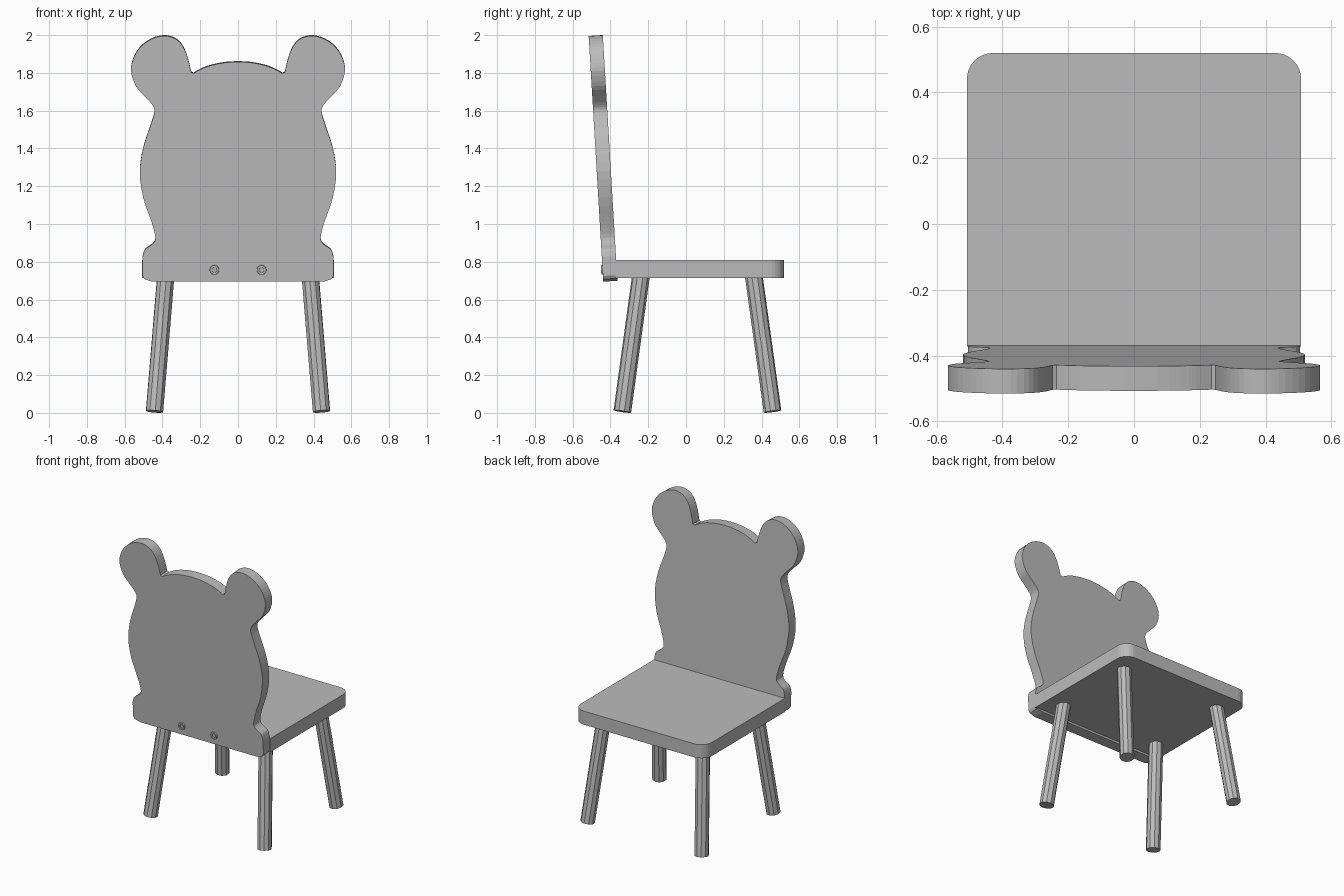
import bpy, bmesh, math
from mathutils import Vector, Matrix

if "Cube" in bpy.data.objects:
    bpy.data.objects.remove(bpy.data.objects["Cube"])

grey = bpy.data.materials.new("plain grey")
grey.diffuse_color = (0.5, 0.5, 0.5, 1)
grey.use_nodes = True
grey.node_tree.nodes["Principled BSDF"].inputs["Base Color"].default_value = grey.diffuse_color
TILT = Matrix.Translation((0, -0.438, 0.695)) @ Matrix.Rotation(math.radians(3.4), 4, 'X')


def finish(name, bm):
    bmesh.ops.recalc_face_normals(bm, faces=bm.faces)
    mesh = bpy.data.meshes.new(name)
    bm.to_mesh(mesh)
    bm.free()
    mesh.materials.append(grey)
    ob = bpy.data.objects.new(name, mesh)
    bpy.context.collection.objects.link(ob)
    return ob


def slab(name, points, depth):
    """Extrude a closed outline of 3D points along the depth vector."""
    bm = bmesh.new()
    face = bm.faces.new([bm.verts.new(p) for p in points])
    out = bmesh.ops.extrude_face_region(bm, geom=[face], use_keep_orig=True)
    bmesh.ops.translate(bm, vec=depth, verts=[v for v in out["geom"] if isinstance(v, bmesh.types.BMVert)])
    return finish(name, bm)


def spline(pts, steps):
    """Smooth curve through the points."""
    pts = [Vector(p) for p in pts]
    pts = [2 * pts[0] - pts[1]] + pts + [2 * pts[-1] - pts[-2]]
    res = []
    for a, b, c, d in zip(pts, pts[1:], pts[2:], pts[3:]):
        for i in range(steps):
            t = i / steps
            res.append(0.5 * (2 * b + (c - a) * t + (2 * a - 5 * b + 4 * c - d) * t * t
                              + (3 * b - a - 3 * c + d) * t ** 3))
    return res + [pts[-2]]


# Backrest: right half of the bear-head outline, mirrored
crown = [(0, 1.86), (0.07, 1.856), (0.14, 1.842), (0.19, 1.824), (0.235, 1.80)]
ear = [(0.248, 1.805), (0.266, 1.88), (0.293, 1.945), (0.335, 1.985), (0.395, 1.998), (0.46, 1.98),
       (0.52, 1.935), (0.555, 1.875), (0.566, 1.81), (0.54, 1.73), (0.493, 1.677), (0.452, 1.63),
       (0.443, 1.59), (0.467, 1.51), (0.50, 1.41), (0.52, 1.28), (0.502, 1.14),
       (0.457, 1.01), (0.437, 0.925), (0.455, 0.892), (0.492, 0.865), (0.505, 0.825)]
foot = [Vector((0.505, 0.725)), Vector((0.495, 0.708)), Vector((0.455, 0.695))]
half = spline(crown, 2) + spline(ear, 3) + foot
outline = half + [Vector((-p.x, p.y)) for p in reversed(half[1:])]
back = slab("backrest", [(p.x, 0, p.y - 0.695) for p in outline], (0, 0.075, 0))
back.matrix_world = TILT

# Seat: square front edge against the backrest, rounded rear corners
r, w, y1 = 0.08, 0.508, 0.52
arc = [(w - r + r * math.cos(a), y1 - r + r * math.sin(a))
       for a in [math.radians(90 * i / 8) for i in range(9)]]
side = [(w, -0.372)] + arc
plan = side + [(-x, y) for x, y in reversed(side)]
slab("seat", [(x, y, 0.715) for x, y in plan], (0, 0, 0.095))

# Splayed ten-sided legs
for label, yb, yt in (("front", -0.337, -0.238), ("rear", 0.458, 0.358)):
    for s, sname in ((-1, "left"), (1, "right")):
        a, b = Vector((s * 0.442, yb, 0.0075)), Vector((s * 0.382, yt, 0.73))
        bm = bmesh.new()
        bmesh.ops.create_cone(bm, cap_ends=True, segments=10, radius1=0.047, radius2=0.047,
                              depth=(b - a).length)
        leg = finish(f"{label}_leg_{sname}", bm)
        leg.matrix_world = (Matrix.Translation((a + b) / 2)
                            @ (b - a).to_track_quat('Z', 'Y').to_matrix().to_4x4())

# Bolt heads with a recessed socket
for s, sname in ((-1, "left"), (1, "right")):
    bm = bmesh.new()
    bmesh.ops.create_cone(bm, cap_ends=True, segments=16, radius1=0.027, radius2=0.024, depth=0.016)
    bm.faces.ensure_lookup_table()
    cap = max(bm.faces, key=lambda f: f.calc_center_median().z)
    bmesh.ops.inset_region(bm, faces=[cap], thickness=0.01)
    bmesh.ops.inset_region(bm, faces=[cap], thickness=0.001, depth=-0.007)
    bolt = finish(f"bolt_{sname}", bm)
    bolt.matrix_world = TILT @ Matrix.Translation((s * 0.125, 0, 0.062)) @ Matrix.Rotation(math.radians(90), 4, 'X')
